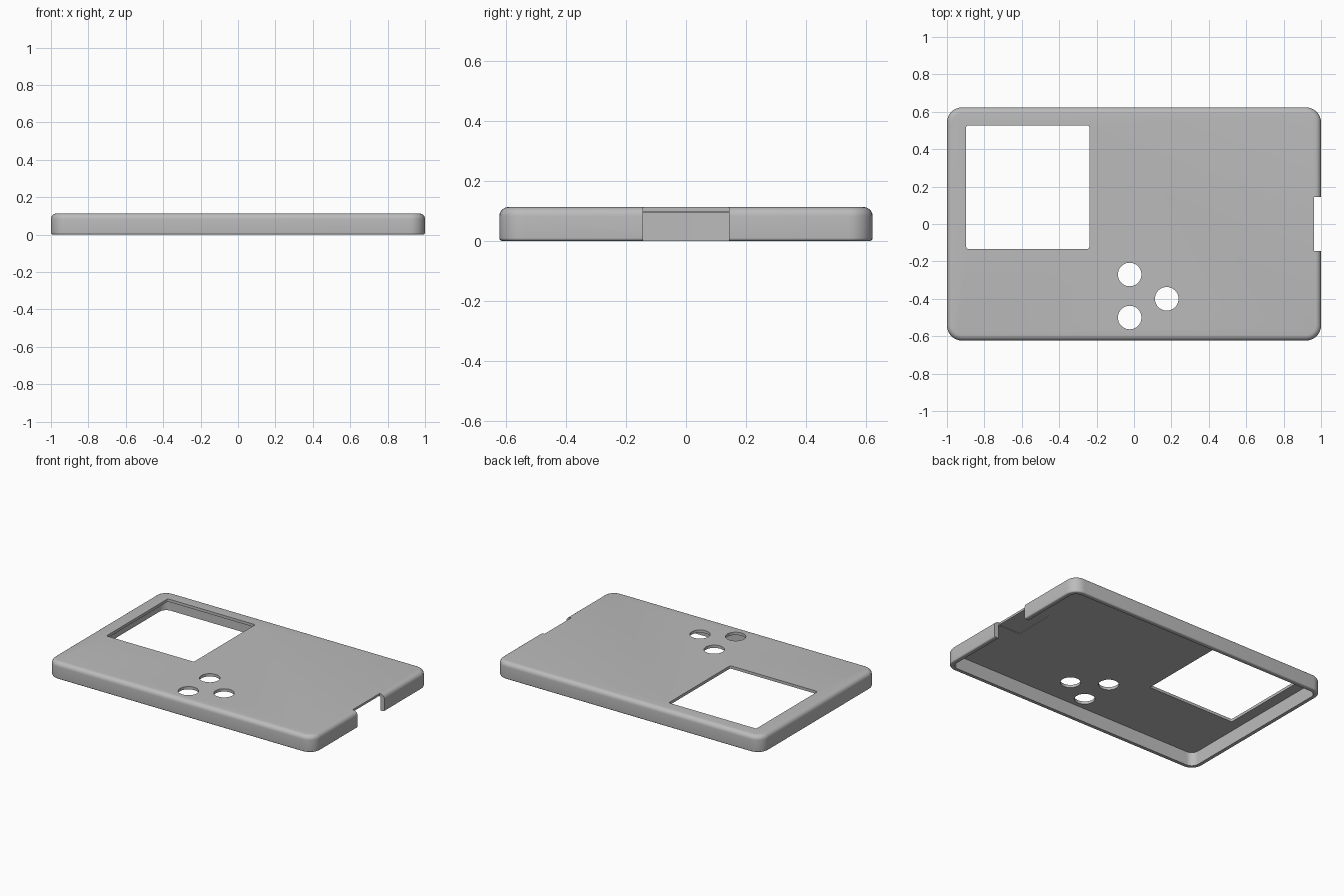
import bpy, bmesh, math

if "Cube" in bpy.data.objects:
    bpy.data.objects.remove(bpy.data.objects["Cube"], do_unlink=True)

HX, HY, HEIGHT = 1.0, 0.623, 0.113
CORNER, TOP_FILLET, RIM_FILLET = 0.08, 0.03, 0.01
WALL, CEILING = 0.03, 0.094

grey = bpy.data.materials.new("case grey")
grey.use_nodes = True
colour = (0.5, 0.5, 0.5, 1)
grey.diffuse_color = colour
grey.node_tree.nodes["Principled BSDF"].inputs["Base Color"].default_value = colour


def rounded_rect(hx, hy, radius, z, steps=8):
    """Outline of a rounded rectangle, counter-clockwise."""
    points = []
    for quarter, (sx, sy) in enumerate([(1, 1), (-1, 1), (-1, -1), (1, -1)]):
        for i in range(steps + 1):
            a = (quarter + i / steps) * math.pi / 2
            points.append((sx * (hx - radius) + radius * math.cos(a),
                           sy * (hy - radius) + radius * math.sin(a), z))
    return points


def loft(name, outlines, location=(0, 0, 0)):
    """Skin a stack of matching outlines and cap both ends."""
    bm = bmesh.new()
    rings = [[bm.verts.new(p) for p in outline] for outline in outlines]
    for low, high in zip(rings, rings[1:]):
        for i in range(len(low)):
            j = (i + 1) % len(low)
            bm.faces.new((low[i], low[j], high[j], high[i]))
    bm.faces.new(rings[0][::-1])
    bm.faces.new(rings[-1])
    bmesh.ops.recalc_face_normals(bm, faces=bm.faces)
    mesh = bpy.data.meshes.new(name)
    bm.to_mesh(mesh)
    bm.free()
    mesh.materials.append(grey)
    obj = bpy.data.objects.new(name, mesh)
    obj.location = location
    bpy.context.collection.objects.link(obj)
    return obj


def cut(target, x, y, hx, hy, radius, top=0.3, steps=4):
    """Cut a rounded opening upward from below to the given height."""
    cutter = loft("cutter", [rounded_rect(hx, hy, radius, z, steps) for z in (-0.1, top)], (x, y, 0))
    cutter.hide_render = True
    mod = target.modifiers.new("opening", 'BOOLEAN')
    mod.operation, mod.solver, mod.object = 'DIFFERENCE', 'EXACT', cutter
    bpy.context.view_layer.objects.active = target
    bpy.ops.object.modifier_apply(modifier=mod.name)
    bpy.data.objects.remove(cutter, do_unlink=True)


# Shell profile as (inset, height): inside ceiling, down the wall, round the rim, up to the top
profile = [(WALL, CEILING), (WALL, 0)]
arc = [i / 6 * math.pi / 2 for i in range(7)]
profile += [(RIM_FILLET * (1 - math.sin(a)), RIM_FILLET * (1 - math.cos(a))) for a in arc]
profile += [(TOP_FILLET * (1 - math.cos(a)), HEIGHT - TOP_FILLET * (1 - math.sin(a))) for a in arc]
case = loft("case_lid", [rounded_rect(HX - d, HY - d, CORNER - d, z) for d, z in profile])

# Screen window
cut(case, -0.568, 0.197, 0.329, 0.33, 0.01)

# Button holes
for x, y in [(-0.023, -0.27), (-0.023, -0.5), (0.175, -0.4)]:
    cut(case, x, y, 0.063, 0.063, 0.0629, steps=10)

# Side notch through the wall, and the shallow port recess in the ceiling behind it
cut(case, 1.063, 0, 0.1, 0.144, 0.0005, steps=1)
cut(case, 0.95, 0, 0.15, 0.144, 0.0005, top=0.098, steps=1)

bpy.ops.object.select_all(action='DESELECT')
case.select_set(True)
bpy.context.view_layer.objects.active = case
bpy.ops.object.shade_smooth_by_angle(angle=math.radians(30))
